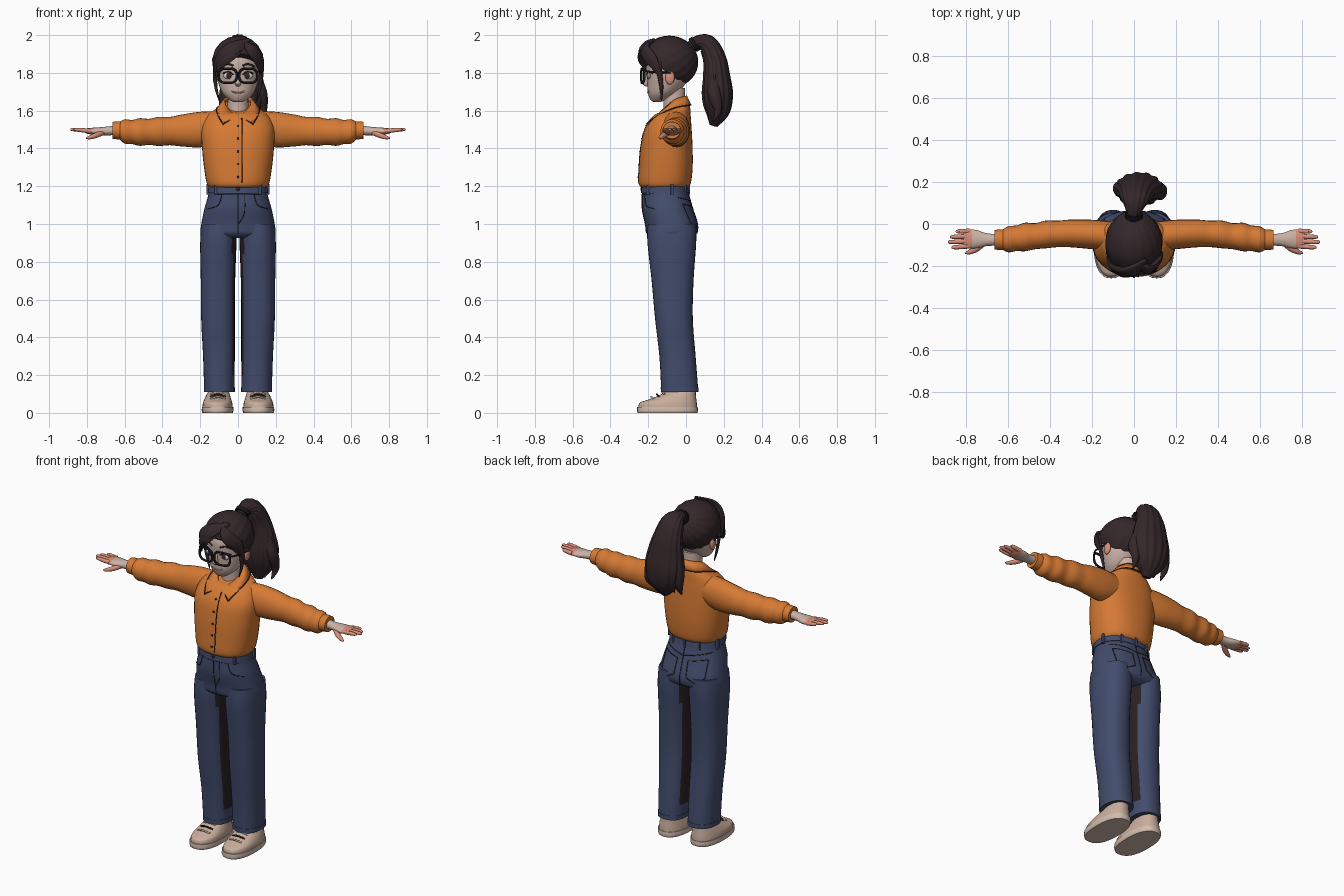
import bpy, bmesh, math
from mathutils import Vector, Matrix

if "Cube" in bpy.data.objects:
    bpy.data.objects.remove(bpy.data.objects["Cube"])

X, Y, Z = Vector((1, 0, 0)), Vector((0, 1, 0)), Vector((0, 0, 1))


def material(name, code):
    linear = [((int(code[i:i + 2], 16) / 255 + .055) / 1.055) ** 2.4 for i in (0, 2, 4)] + [1]
    mat = bpy.data.materials.new(name)
    mat.use_nodes = True
    mat.diffuse_color = linear
    mat.node_tree.nodes["Principled BSDF"].inputs["Base Color"].default_value = linear
    return mat


orange = material("orange cotton", "D67A34")
denim = material("blue denim", "424C6C")
brown = material("dark brown hair", "34272A")
skin = material("pale skin", "CBB2A6")
pink = material("rosy skin", "D98E78")
black = material("black plastic", "17151A")
seam = material("dark seam", "2A2024")
canvas = material("beige canvas", "C9AD9C")
rubber = material("pale rubber", "D2BCAE")
white = material("eye white", "D8D2CC")


def finish(name, bm, mat, mirror=False, angle=50):
    bmesh.ops.recalc_face_normals(bm, faces=bm.faces)
    mesh = bpy.data.meshes.new(name)
    bm.to_mesh(mesh)
    bm.free()
    mesh.materials.append(mat)
    obj = bpy.data.objects.new(name, mesh)
    bpy.context.collection.objects.link(obj)
    bpy.ops.object.select_all(action="DESELECT")
    obj.select_set(True)
    bpy.context.view_layer.objects.active = obj
    bpy.ops.object.shade_smooth_by_angle(angle=math.radians(angle))
    if mirror:
        obj.modifiers.new("Mirror", "MIRROR")
    return obj


def smooth(points, steps=6):
    """Catmull-Rom interpolation through tuples of any length."""
    out = []
    for i in range(len(points) - 1):
        quad = [points[max(0, min(len(points) - 1, i + k))] for k in (-1, 0, 1, 2)]
        for s in range(steps):
            t = s / steps
            out.append(tuple(b + t / 2 * (c - a + t * (2 * a - 5 * b + 4 * c - d + t * (3 * (b - c) + d - a)))
                             for a, b, c, d in zip(*quad)))
    return out + [tuple(points[-1])]


def power(value, p):
    return math.copysign(abs(value) ** (2 / p), value)


def sweep(name, rings, mat, side=X, axis=None, around=None, n=24, p=2, steps=6,
          ridges=0, depth=.05, mirror=False):
    """Skin rings of (x, y, z, radius_u, radius_v, optional slope along y)."""
    rings = smooth([tuple(r) + (0,) * (6 - len(r)) for r in rings], steps)
    bm, loops = bmesh.new(), []
    for i, (x, y, z, a, b, slope) in enumerate(rings):
        c = Vector((x, y, z))
        ahead, behind = rings[min(i + 1, len(rings) - 1)], rings[max(i - 1, 0)]
        t = axis or (Vector(ahead[:3]) - Vector(behind[:3])).normalized()
        u = t.cross(c - around) if around else side - t * side.dot(t)
        u.normalize()
        v = t.cross(u)
        loop = []
        for k in range(n):
            ang = math.tau * k / n
            r = 1 + depth * math.sin(ridges * ang)
            off = u * a * r * power(math.cos(ang), p) + v * b * r * power(math.sin(ang), p)
            loop.append(bm.verts.new(c + off + Z * slope * off.y))
        loops.append(loop)
    for low, high in zip(loops, loops[1:]):
        for k in range(n):
            bm.faces.new((low[k], low[k - 1], high[k - 1], high[k]))
    bm.faces.new(loops[0])
    bm.faces.new(loops[-1])
    return finish(name, bm, mat, mirror)


def tube(name, points, radius, mat, side=Y, steps=4, mirror=False):
    return sweep(name, [tuple(q) + (radius, radius) for q in points], mat, side, n=8,
                 steps=steps, mirror=mirror)


def blob(name, place, size, mat, mirror=False):
    bm = bmesh.new()
    bmesh.ops.create_uvsphere(bm, u_segments=20, v_segments=12, radius=1)
    bmesh.ops.transform(bm, verts=bm.verts, matrix=Matrix.LocRotScale(Vector(place), None, Vector(size)))
    return finish(name, bm, mat, mirror)


def trace(name, target, points, radius=.0025, mat=seam, face=-1, mirror=False):
    """Thin line laid on the front (-1) or back (1) of a part through (x, z) points."""
    part = target.evaluated_get(bpy.context.evaluated_depsgraph_get())
    hits = [part.ray_cast(Vector((x, 2 * face, z)), Y * -face) for x, z in smooth(points, 5)]
    tube(name, [h[1] for h in hits if h[0]], radius, mat, steps=1, mirror=mirror)


def paint(obj, mat, rule):
    obj.data.materials.append(mat)
    for f in obj.data.polygons:
        if rule(f):
            f.material_index = 1


# Head, neck and face
head = sweep("head", [(0, -.155, 1.645, .018, .015), (0, -.148, 1.655, .042, .038),
                      (0, -.125, 1.69, .08, .076), (0, -.105, 1.74, .102, .1),
                      (0, -.095, 1.8, .113, .115), (0, -.09, 1.87, .115, .12),
                      (0, -.09, 1.95, .07, .08)], skin, axis=Z, n=32)
sweep("neck", [(0, -.055, 1.54, .07, .07), (0, -.06, 1.6, .056, .058), (0, -.065, 1.72, .055, .06)],
      skin, axis=Z)
sweep("nose", [(0, -.204, 1.8, .008, .006), (0, -.212, 1.765, .01, .014),
               (0, -.217, 1.745, .016, .018), (0, -.207, 1.728, .008, .006)], skin, axis=Z)
blob("ears", (.12, -.085, 1.775), (.013, .025, .037), pink, True)
blob("eyes", (.05, -.196, 1.785), (.027, .009, .018), white, True)
blob("irises", (.048, -.203, 1.785), (.013, .005, .015), brown, True)
trace("eyelids", head, [(.024, 1.79), (.05, 1.806), (.08, 1.796)], .004, mirror=True)
trace("eyebrows", head, [(.025, 1.838), (.055, 1.847), (.088, 1.832)], .005, brown, mirror=True)
trace("mouth", head, [(-.034, 1.702), (0, 1.694), (.034, 1.702)], .004, pink)

# Glasses
rim = [(.054 + .047 * power(math.cos(a), 3), 1.785 + .038 * power(math.sin(a), 3))
       for a in (math.tau * i / 32 for i in range(34))]
tube("glasses_rims", [(x, -.236 + 1.5 * x * x, z) for x, z in rim], .0065, black, steps=1, mirror=True)
tube("glasses_bridge", [(-.012, -.236, 1.795), (0, -.239, 1.799), (.012, -.236, 1.795)], .005, black)
tube("glasses_temples", [(.1, -.22, 1.806), (.12, -.18, 1.806), (.128, -.08, 1.8)], .005, black,
     side=X, mirror=True)

# Hair cap with grooves running to the tie, cut along the hairline
bm = bmesh.new()
bmesh.ops.create_uvsphere(bm, u_segments=72, v_segments=28, radius=1)
for v in bm.verts:
    v.co *= 1 + .012 * math.sin(18 * math.atan2(v.co.y, v.co.x)) * math.hypot(v.co.x, v.co.y)
bmesh.ops.rotate(bm, verts=bm.verts, matrix=Matrix.Rotation(-1, 3, "X"))
bmesh.ops.transform(bm, verts=bm.verts,
                    matrix=Matrix.LocRotScale(Vector((0, -.088, 1.858)), None, Vector((.136, .152, .138))))
cut = bmesh.ops.bisect_plane(bm, geom=bm.verts[:] + bm.edges[:] + bm.faces[:], plane_co=(0, -.05, 1.765),
                             plane_no=(0, -.75, -1), clear_outer=True)["geom_cut"]
bmesh.ops.edgeloop_fill(bm, edges=[e for e in cut if isinstance(e, bmesh.types.BMEdge)])
finish("hair_cap", bm, brown)

# Swept fringe and side locks
core = Vector((0, -.09, 1.86))
fringe = {
    "fringe_right": [(.06, -.17, 1.975, .01, .008), (-.02, -.226, 1.935, .04, .016),
                     (-.085, -.215, 1.88, .04, .018), (-.125, -.16, 1.79, .008, .006)],
    "fringe_right_low": [(.05, -.19, 1.955, .01, .008), (-.03, -.238, 1.9, .03, .014),
                         (-.085, -.222, 1.85, .024, .014), (-.118, -.18, 1.77, .005, .004)],
    "fringe_left": [(.03, -.19, 1.965, .01, .008), (.075, -.215, 1.92, .034, .016),
                    (.115, -.175, 1.86, .034, .015), (.128, -.13, 1.77, .006, .005)]}
for name, rings in fringe.items():
    sweep(name, rings, brown, around=core, ridges=6)
sweep("side_locks", [(.116, -.15, 1.88, .02, .01), (.122, -.14, 1.8, .016, .01),
                     (.116, -.13, 1.72, .01, .008), (.098, -.13, 1.65, .003, .003)],
      brown, around=core, mirror=True)

# Ponytail and tie
sweep("ponytail", [(0, .02, 1.93, .03, .03), (0, .06, 1.962, .036, .034), (.005, .115, 1.95, .065, .05),
                   (.012, .152, 1.87, .085, .06), (.02, .162, 1.78, .105, .07),
                   (.025, .166, 1.69, .115, .08), (.03, .165, 1.6, .09, .066),
                   (.035, .145, 1.52, .022, .02)], brown, n=72, ridges=14, depth=.04)
sweep("hair_tie", [(0, .035, 1.945, .043, .041), (0, .055, 1.958, .043, .041)], black)
for i, x in enumerate((-.07, -.02, .08, .125)):
    sweep(f"ponytail_lock_{i}", [(x * .7, .15, 1.83, .01, .01), (x, .19 - abs(x) / 3, 1.7, .028, .035),
                                 (x * 1.05, .17, 1.6, .022, .02), (x, .14, 1.54, .003, .003)], brown)

# Shirt body, sleeves and cuffs
shirt = sweep("shirt_body", [(0, -.115, 1.19, .145, .115), (0, -.113, 1.215, .165, .138),
                             (0, -.107, 1.3, .18, .142), (0, -.103, 1.4, .19, .138),
                             (0, -.095, 1.5, .193, .125), (0, -.075, 1.57, .165, .1),
                             (0, -.062, 1.605, .12, .083, .2), (0, -.06, 1.625, .075, .068, .5)],
              orange, axis=Z, n=40, p=2.3)
sweep("sleeves", [(.1, -.06, 1.51, .07, .085), (.2, -.05, 1.5, .07, .094), (.3, -.045, 1.495, .066, .084),
                  (.36, -.047, 1.492, .063, .075), (.42, -.05, 1.49, .066, .077),
                  (.47, -.058, 1.488, .062, .069), (.52, -.062, 1.487, .068, .073),
                  (.56, -.068, 1.487, .061, .064), (.6, -.073, 1.49, .062, .064),
                  (.635, -.075, 1.495, .042, .04)], orange, side=Y, axis=X, mirror=True)
sweep("cuffs", [(.618, -.075, 1.494, .046, .046), (.628, -.075, 1.495, .049, .048),
                (.664, -.075, 1.496, .047, .045)], orange, side=Y, axis=X, mirror=True)

# Collar: folded leaf around the neck with pointed tips
inner = smooth([(0, .005, 1.68), (.045, -.012, 1.676), (.074, -.06, 1.66), (.055, -.115, 1.615),
                (.008, -.165, 1.57)])
outer = smooth([(0, .028, 1.63), (.07, .012, 1.628), (.112, -.06, 1.615), (.108, -.14, 1.58),
                (.08, -.208, 1.53)])
bm = bmesh.new()
rows = [[bm.verts.new(q) for q in path] for path in (inner, outer)]
for i in range(len(inner) - 1):
    bm.faces.new((rows[0][i], rows[0][i + 1], rows[1][i + 1], rows[1][i]))
collar = finish("collar", bm, orange, True)
collar.modifiers.new("Thickness", "SOLIDIFY").thickness = .01
tube("collar_edges", outer + [inner[-1]], .003, seam, side=Z, steps=1, mirror=True)

# Button strip
trace("shirt_placket", shirt, [(.02, 1.56), (.021, 1.4), (.02, 1.22)], .003)
for i in range(5):
    trace(f"shirt_button_{i}", shirt, [(-.005, 1.52 - i * .068), (.005, 1.52 - i * .068)], .005)

# Hands
palm = sweep("hands", [(.64, -.075, 1.497, .028, .026), (.7, -.075, 1.492, .03, .023),
                       (.75, -.072, 1.49, .043, .021), (.79, -.071, 1.492, .045, .016),
                       (.812, -.071, 1.494, .038, .01)], skin, side=Y, axis=X, mirror=True)
paint(palm, pink, lambda f: f.center.x > .77)
for name, y, tip in (("little", -.034, .85), ("ring", -.058, .877), ("middle", -.081, .887), ("index", -.105, .87)):
    sweep(name + "_fingers", [(.785, y, 1.492, .012, .012), (.83, y * 1.04, 1.497, .011, .011),
                              (tip - .01, y * 1.06, 1.5, .009, .008), (tip, y * 1.06, 1.5, .003, .003)],
          pink, side=Y, n=12, mirror=True)
sweep("thumbs", [(.715, -.09, 1.485, .014, .014), (.75, -.118, 1.47, .015, .014),
                 (.785, -.134, 1.458, .011, .01), (.805, -.139, 1.454, .003, .003)], pink, side=Y, n=12, mirror=True)

# Jeans
hips = sweep("jeans_hips", [(0, -.113, 1.2, .15, .117), (0, -.108, 1.15, .158, .124),
                            (0, -.098, 1.08, .178, .134), (0, -.077, 1, .194, .138),
                            (0, -.075, .95, .198, .132), (0, -.075, .925, .17, .1)],
             denim, axis=Z, n=40, p=2.3)
legs = sweep("jeans_legs", [(.1, -.075, 1, .092, .128), (.104, -.075, .9, .096, .129), (.106, -.071, .7, .091, .111),
                            (.106, -.064, .5, .089, .1), (.101, -.045, .3, .084, .096),
                            (.099, -.033, .115, .08, .098)], denim, axis=Z, n=32, p=2.3, mirror=True)
paint(legs, seam, lambda f: f.normal.x < -.85 and f.center.z > .2)
sweep("jeans_hem", [(.099, -.034, .135, .082, .1), (.099, -.033, .11, .082, .1)], denim, axis=Z,
      n=32, p=2.3, mirror=True)
sweep("waistband", [(0, -.113, 1.208, .154, .122), (0, -.111, 1.163, .16, .127)], denim, axis=Z, n=40, p=2.3)
for i, turn in enumerate((.1, .33, .5, .67, .9, 1.25, 1.75)):
    x, y = .158 * math.cos(turn * math.pi), -.112 + .126 * math.sin(turn * math.pi)
    grow = 1.03 if turn in (.5,) else 1.06
    sweep(f"belt_loop_{i}", [(x * grow, y, 1.213, .008, .008), (x * grow, y, 1.155, .008, .008)],
          denim, axis=Z, p=5)

# Stitched jeans details
trace("waist_seam", hips, [(-.14, 1.16), (0, 1.158), (.14, 1.16)])
trace("fly_centre", hips, [(0, 1.16), (0, 1.05), (0, .95)])
trace("fly_stitch", hips, [(.035, 1.155), (.034, 1.06), (.003, 1)], .002)
trace("front_pockets", hips, [(.085, 1.155), (.105, 1.1), (.16, 1.08)], mirror=True)
trace("seat_seam", hips, [(0, 1.16), (0, 1.05), (0, .95)], face=1)
trace("yoke_seam", hips, [(0, 1.11), (.07, 1.125), (.145, 1.14)], face=1, mirror=True)
pocket = [(.035, 1.09), (.14, 1.105), (.143, 1.005), (.09, .975), (.04, 1), (.035, 1.09)]
for i, (a, b) in enumerate(zip(pocket, pocket[1:])):
    trace(f"back_pocket_edge_{i}", hips, [a, b], face=1, mirror=True)
blob("jeans_button", (0, -.236, 1.185), (.01, .005, .01), seam)

# Shoes
sweep("shoe_soles", [(.108, -.098, 0, .08, .158), (.108, -.098, .012, .084, .161), (.108, -.098, .032, .083, .16)],
      rubber, axis=Z, n=32, p=2.4, mirror=True)
sweep("shoe_uppers", [(.108, -.097, .028, .08, .156), (.108, -.093, .055, .077, .15),
                      (.106, -.07, .085, .066, .122, .1), (.102, -.04, .112, .054, .092, .15),
                      (.1, -.035, .13, .045, .07, .1)], canvas, axis=Z, n=32, p=2.3, mirror=True)
for i in range(3):
    y, z = -.185 + .03 * i, .082 + .012 * i
    tube(f"laces_{i}", [(.066, y + .012, z - .008), (.106, y, z + .004), (.146, y + .012, z - .008)],
         .005, rubber if i != 1 else seam, mirror=True)
